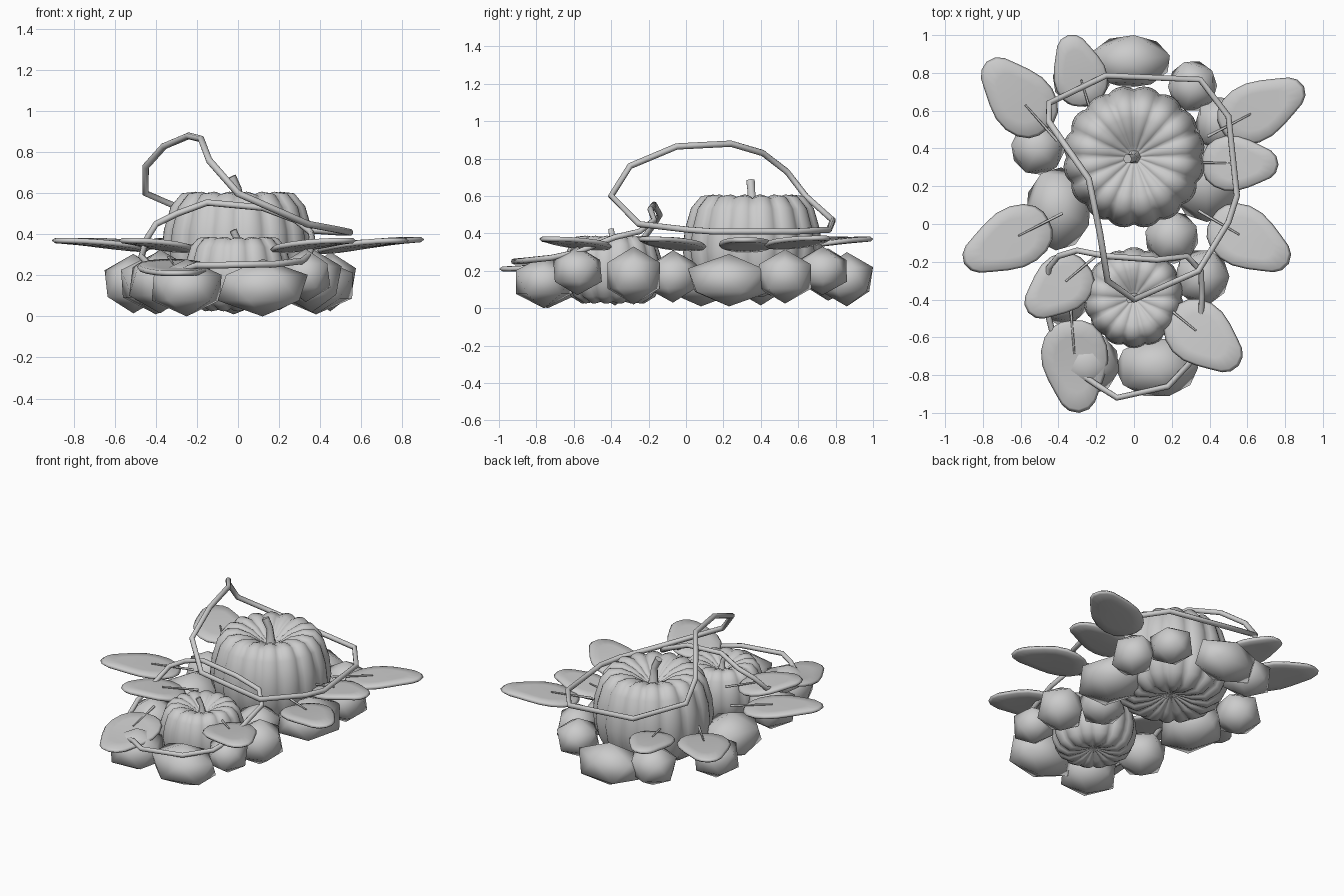
import bpy, bmesh, math, random
from mathutils import Vector, Matrix

if "Cube" in bpy.data.objects:
    bpy.data.objects.remove(bpy.data.objects["Cube"])

random.seed(4)


def finish(bm, name, smooth=True):
    bmesh.ops.recalc_face_normals(bm, faces=bm.faces[:])
    me = bpy.data.meshes.new(name)
    bm.to_mesh(me)
    bm.free()
    for p in me.polygons:
        p.use_smooth = smooth
    ob = bpy.data.objects.new(name, me)
    bpy.context.collection.objects.link(ob)
    return ob


def tube(name, pts, radius, closed=False, radii=None, sides=2):
    cu = bpy.data.curves.new(name, 'CURVE')
    cu.dimensions = '3D'
    cu.bevel_depth = radius
    cu.bevel_resolution = sides
    cu.use_fill_caps = True
    sp = cu.splines.new('POLY')
    sp.points.add(len(pts) - 1)
    for i, p in enumerate(pts):
        sp.points[i].co = (*p, 1)
        sp.points[i].radius = radii[i] if radii else 1
    sp.use_cyclic_u = closed
    sp.use_smooth = True
    ob = bpy.data.objects.new(name, cu)
    bpy.context.collection.objects.link(ob)
    return ob


# pumpkins: ribbed surface of revolution plus bent stem
PROFILE = [(.03, .8), (.16, .86), (.35, .95), (.56, 1), (.74, .985), (.88, .87), (.97, .66),
           (1, .45), (.95, .26), (.84, .1), (.62, 0), (.36, .03), (.14, .1), (.03, .12)]


def pumpkin(name, x, y, z0, z1, R, lobes, stem_top):
    bm = bmesh.new()
    n = lobes * 6
    rings = []
    for r, h in PROFILE:
        ring = []
        for i in range(n):
            a = 2 * math.pi * i / n
            rib = abs(math.sin(a * lobes / 2)) ** 0.8
            k = R * r * (0.945 + 0.055 * rib)
            dz = 0.035 * (rib - 1) * (z1 - z0) * math.sin(math.pi * min(r, .9)) * (1 if h > .5 else -1)
            ring.append(bm.verts.new((x + k * math.cos(a), y + k * math.sin(a), z0 + h * (z1 - z0) + dz)))
        rings.append(ring)
    for a, b in zip(rings, rings[1:]):
        for i in range(n):
            bm.faces.new((a[i], a[(i + 1) % n], b[(i + 1) % n], b[i]))
    bm.faces.new(rings[0])
    bm.faces.new(rings[-1])
    finish(bm, name)
    s = R / .38
    base = z0 + .78 * (z1 - z0)
    tube(name + "_stem", [(x, y, base), (x, y, base + .04 * s), (x - .005 * s, y - .005, stem_top - .06 * s),
                          (x - .035 * s, y - .01, stem_top)], .026 * s, radii=[1.8, 1.2, .9, 1.0], sides=1)


pumpkin("large_pumpkin", 0, .355, .06, .608, .378, 16, .68)
pumpkin("small_pumpkin", 0, -.39, .025, .388, .267, 14, .42)

# stones: upright icosahedra stretched to a given size (x, y, z, half sizes)
STONES = [(-.02, .86, .155, .21, .14, .145), (.31, .73, .2, .13, .13, .13),
          (.45, .53, .17, .125, .14, .145), (.38, .23, .15, .18, .22, .14),
          (.2, -.07, .17, .14, .14, .14), (.36, -.28, .175, .145, .14, .155),
          (.33, -.58, .2, .12, .13, .13), (.12, -.76, .14, .22, .15, .14),
          (-.25, -.74, .14, .17, .17, .14), (-.38, -.38, .17, .15, .15, .155),
          (-.4, .08, .16, .17, .22, .15), (-.51, .4, .16, .14, .14, .145),
          (-.28, .76, .18, .15, .14, .14)]
for i, (x, y, z, sx, sy, sz) in enumerate(STONES):
    bm = bmesh.new()
    bmesh.ops.create_icosphere(bm, subdivisions=1, radius=1)
    rot = Matrix.Rotation(random.uniform(0, 6.28), 3, 'Z')
    for v in bm.verts:
        v.co = rot @ v.co
    ext = [max(abs(v.co[k]) for v in bm.verts) for k in range(3)]
    for v in bm.verts:
        v.co = Vector((x + v.co.x / ext[0] * sx, y + v.co.y / ext[1] * sy, z + v.co.z / ext[2] * sz))
    finish(bm, f"stone_{i + 1}")

# leaves: half outline (along, side) mirrored, then padded to a soft lens
HALF = [(.0, .0), (.01, .16), (.06, .31), (.16, .43), (.3, .5), (.46, .5),
        (.62, .43), (.78, .33), (.9, .25), (.97, .15), (1, 0)]
OUTLINE = HALF + [(a, -s) for a, s in HALF[-2:0:-1]]


def leaf(name, base, tip, width, z_base, z_tip):
    d = Vector(tip) - Vector(base)
    side = Vector((-d.y, d.x)).normalized() * width
    bm = bmesh.new()

    def height(a):
        return z_base + (z_tip - z_base) * math.sin(min(max(a, 0), 1) * math.pi / 2)

    def point(a, s, dz):
        p = Vector(base) + d * a + side * s
        return bm.verts.new((p.x, p.y, height(a) + dz))

    layers = []
    for k, dz in [(.6, .015), (.93, .013), (1, 0), (.93, -.013), (.6, -.017)]:
        layers.append([point(.45 + (a - .45) * k, s * k, dz) for a, s in OUTLINE])
    n = len(OUTLINE)
    for p, q in zip(layers, layers[1:]):
        for i in range(n):
            bm.faces.new((p[i], p[(i + 1) % n], q[(i + 1) % n], q[i]))
    for ring, dz in ((layers[0], .013), (layers[-1], -.018)):
        c = point(.45, 0, dz)
        for i in range(n):
            bm.faces.new((ring[i], ring[(i + 1) % n], c))
    finish(bm, name)
    u = d.normalized()
    s0, s1 = Vector(base) + d * .36, Vector(base) - u * .08
    tube(name + "_stalk", [(s1.x, s1.y, z_base + .018), (s0.x, s0.y, height(.36) + .02)],
         .008, radii=[1, .6], sides=1)


LEAVES = [((-.46, .50), (-.78, .86), .33, .335, .37), ((-.24, .63), (-.35, 1.0), .28, .335, .37),
          ((.46, .50), (.90, .73), .31, .325, .375), ((.36, .325), (.765, .315), .29, .31, .365),
          ((.41, .03), (.82, -.21), .32, .315, .37), ((-.45, .02), (-.90, -.21), .32, .325, .37),
          ((-.25, -.21), (-.56, -.47), .30, .32, .37), ((-.33, -.51), (-.29, -1.0), .35, .27, .21),
          ((.20, -.46), (.555, -.75), .33, .32, .37)]
for i, args in enumerate(LEAVES):
    leaf(f"leaf_{i + 1}", *args)

# vines: one tall loop over the large pumpkin, one low loop round the small one
tube("large_vine", [(-.14, -.30, .76), (0, -.40, .60), (.34, -.25, .45), (.50, .01, .42), (.545, .15, .41),
                    (.50, .57, .41), (.35, .765, .42), (-.15, .785, .47), (-.45, .64, .60), (-.45, .54, .73),
                    (-.36, .41, .83), (-.24, .24, .88), (-.18, -.05, .865)], .017, closed=True)
tube("small_vine", [(-.43, -.58, .25), (-.47, -.42, .29), (-.45, -.23, .37), (-.40, -.17, .45),
                    (-.30, -.14, .50), (-.15, -.17, .555), (.12, -.19, .53), (.28, -.17, .47),
                    (.355, -.25, .41), (.36, -.38, .38), (.35, -.58, .30), (.31, -.72, .27),
                    (.18, -.86, .255), (-.09, -.92, .25), (-.20, -.85, .25), (-.36, -.74, .19)],
     .016, closed=True)
